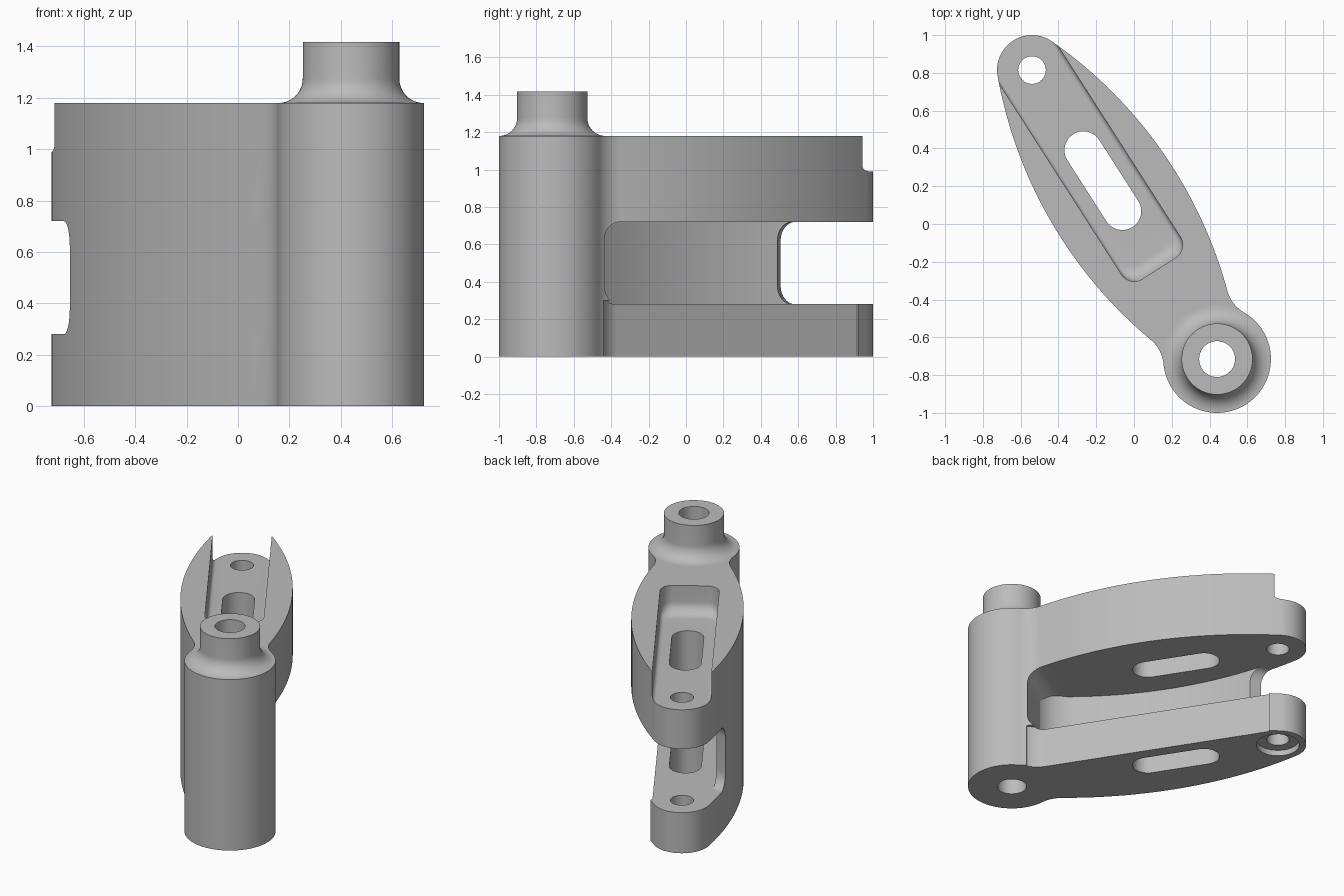
import bpy, bmesh
from math import pi, cos, sin, atan2, hypot, acos, sqrt
from mathutils import Vector

if "Cube" in bpy.data.objects:
    bpy.data.objects.remove(bpy.data.objects["Cube"])

grey = bpy.data.materials.new("machined_grey")
grey.use_nodes = True
tint = (0.5, 0.5, 0.5, 1)
grey.diffuse_color = tint
grey.node_tree.nodes["Principled BSDF"].inputs["Base Color"].default_value = tint

# The link runs from the boss pivot to the fork pivot: t along, v across, z up
BOSS, FORK = Vector((0.44, -0.715)), Vector((-0.54, 0.815))
LENGTH = (FORK - BOSS).length
along = (FORK - BOSS) / LENGTH
across = Vector((along.y, -along.x))
BOSS_R, FORK_R, HALF = 0.285, 0.185, 0.35
TOP, FLOOR, GAP_LO, GAP_HI = 1.18, 0.99, 0.28, 0.72


def place(t, v, z):
    p = BOSS + along * t + across * v
    return (p.x, p.y, z)


def arc(c, r, a0, a1, n):
    return [(c[0] + r * cos(a0 + (a1 - a0) * i / n),
             c[1] + r * sin(a0 + (a1 - a0) * i / n)) for i in range(n + 1)]


def loft(name, rings, caps=True):
    """Skin equal rings of (t, v, z) points."""
    bm = bmesh.new()
    rows = [[bm.verts.new(place(*p)) for p in ring] for ring in rings]
    n = len(rows[0])
    for a, b in zip(rows, rows[1:]):
        for i in range(n):
            j = (i + 1) % n
            bm.faces.new((a[i], a[j], b[j], b[i]))
    if caps:
        bm.faces.new(rows[0])
        bm.faces.new(rows[-1])
    bmesh.ops.recalc_face_normals(bm, faces=bm.faces)
    mesh = bpy.data.meshes.new(name)
    bm.to_mesh(mesh)
    bm.free()
    mesh.materials.append(grey)
    ob = bpy.data.objects.new(name, mesh)
    bpy.context.collection.objects.link(ob)
    return ob


def prism(name, pts, lo, hi):
    return loft(name, [[(t, v, z) for t, v in pts] for z in (lo, hi)])


def cut(ob, cutter):
    mod = ob.modifiers.new("cut", 'BOOLEAN')
    mod.operation, mod.solver, mod.object = 'DIFFERENCE', 'EXACT', cutter
    bpy.context.view_layer.update()
    mesh = bpy.data.meshes.new_from_object(
        ob.evaluated_get(bpy.context.evaluated_depsgraph_get()))
    ob.modifiers.clear()
    ob.data = mesh
    bpy.data.objects.remove(cutter)


def gap_profile(start, r=0.1):
    """Rounded-end side profile of the fork opening, as (t, z)."""
    return (arc((start + r, GAP_HI - r), r, pi / 2, pi, 8)
            + arc((start + r, GAP_LO + r), r, pi, 1.5 * pi, 8)
            + [(2.3, GAP_LO), (2.3, GAP_HI)])


# Half outline: boss, blend, bulged flank, fork end
R, MID, BLEND = 2.36, 0.985, 0.19
C = (MID, HALF - R)
d, ra, rb = hypot(*C), BOSS_R + BLEND, R + BLEND
beta = atan2(C[1], C[0]) + acos((ra * ra + d * d - rb * rb) / (2 * ra * d))
F = (ra * cos(beta), ra * sin(beta))
flank0 = atan2(F[1] - C[1], F[0] - C[0])
flank1 = atan2(-C[1], LENGTH - C[0])
half = (arc((0, 0), BOSS_R, pi, beta, 28)
        + arc(F, BLEND, beta + pi, flank0 + pi, 10)[1:]
        + arc(C, R, flank0, flank1, 40)[1:]
        + arc((LENGTH, 0), FORK_R, flank1, 0, 18)[1:])
outline = half + [(t, -v) for t, v in half[-2:0:-1]]
body = prism("link_body", outline, 0, TOP)

# Opening between the two fork arms
cut(body, loft("gap_cutter", [[(t, v, z) for t, z in gap_profile(0.18)]
                              for v in (-0.7, 0.7)]))

# Lower arm has a straight flank on one side
side = FORK_R + BLEND
reach = sqrt(ra * ra - side * side)
corner = arc((reach, side), BLEND, atan2(-side, -reach), -pi / 2, 10)
cut(body, prism("flank_cutter", corner + [(LENGTH, FORK_R), (LENGTH, 0.6),
                                          (corner[0][0], 0.6)], -0.1, GAP_LO + 0.02))

# Pocket in the top, open at the fork end, with blended floor
rings = []
for i in range(9):
    a = i / 8 * pi / 2
    rise = 0.08 * (1 - cos(a))
    k = max(0, 1 - rise / 0.025)
    w = FORK_R - 0.025 * (1 - sqrt(1 - k * k))
    end = 0.57 + 0.08 * (1 - sin(a)) + 0.08
    plan = (arc((end, w - 0.08), 0.08, pi / 2, pi, 8)
            + arc((end, 0.08 - w), 0.08, pi, 1.5 * pi, 8) + [(2.3, -w), (2.3, w)])
    rings.append([(t, v, FLOOR + rise) for t, v in plan])
rings.append([(t, v, TOP + 0.2) for t, v, z in rings[-1]])
cut(body, loft("pocket_cutter", rings))

# Pivot holes, counterbore and long slot
for t, r, hi in ((0, 0.095, 2), (LENGTH, 0.073, 2), (LENGTH, 0.14, 0.04)):
    cut(body, prism("hole_cutter", arc((t, 0), r, 0, 2 * pi, 48)[:-1], -0.1, hi))
cut(body, prism("slot_cutter", arc((1.313, 0), 0.1, -pi / 2, pi / 2, 20)
                + arc((0.93, 0), 0.1, pi / 2, 1.5 * pi, 20), -0.1, 2))

# Curved side wall joining the arms, rounded off toward the fork end
outer = [(t, -v) for t, v in half if 0.17 < t < 1.78]
ri = R - 0.07
inner = [(t, -v) for t, v in arc(C, ri, acos((1.78 - MID) / ri), acos((0.32 - MID) / ri), 36)]
wall = prism("side_wall", outer + inner + [(0.25, -0.14), (0.2, -0.09), (0.18, -0.04)],
             GAP_LO, GAP_HI)
cut(wall, loft("wall_cutter", [[(t, v, z) for t, z in gap_profile(1.355 - v)]
                               for v in (-0.5, 0.0)]))

# Turned collar on the boss
collar_profile = ([(0.095, TOP)] + [(r, z) for r, z in
                  arc((0.283, TOP + 0.095), 0.095, 1.5 * pi, pi, 12)]
                  + [(0.188, 1.417), (0.095, 1.417), (0.095, TOP)])
collar = loft("boss_collar", [[(t, v, z) for t, v in arc((0, 0), r, 0, 2 * pi, 64)[:-1]]
                              for r, z in collar_profile], caps=False)

# Smooth curved faces, crisp edges
for ob in bpy.context.view_layer.objects:
    ob.select_set(ob in (body, wall, collar))
bpy.context.view_layer.objects.active = body
bpy.ops.object.shade_smooth_by_angle(angle=0.5)
